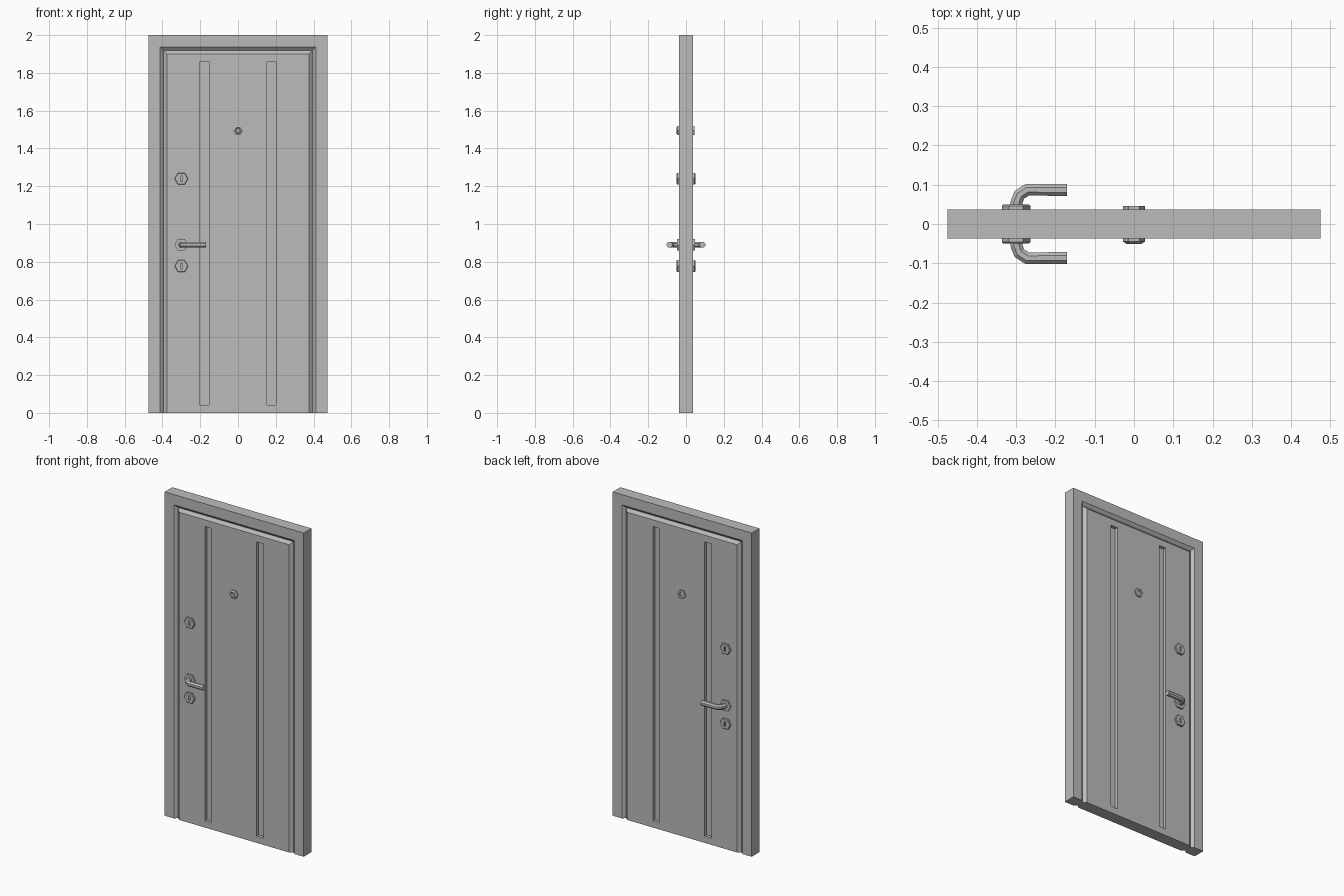
import bpy, bmesh
from math import pi, cos, sin
from mathutils import Vector

if "Cube" in bpy.data.objects:
    bpy.data.objects.remove(bpy.data.objects["Cube"])

GREY = (0.5, 0.5, 0.5, 1)
grey = bpy.data.materials.new("plain grey")
grey.use_nodes = True
grey.diffuse_color = GREY
grey.node_tree.nodes["Principled BSDF"].inputs["Base Color"].default_value = GREY

FACE = 0.0375       # half thickness of the door
LOCK_X = -0.3


def finish(bm, name):
    bmesh.ops.recalc_face_normals(bm, faces=bm.faces)
    mesh = bpy.data.meshes.new(name)
    bm.to_mesh(mesh)
    bm.free()
    mesh.materials.append(grey)
    obj = bpy.data.objects.new(name, mesh)
    bpy.context.collection.objects.link(obj)
    return obj


def box(name, lo, hi):
    bm = bmesh.new()
    bmesh.ops.create_cube(bm, size=1)
    lo, hi = Vector(lo), Vector(hi)
    for v in bm.verts:
        v.co = (lo + hi) / 2 + v.co * (hi - lo)
    return finish(bm, name)


def loft(name, rings):
    """Skin a list of closed rings and cap both ends."""
    bm = bmesh.new()
    rows = [[bm.verts.new(p) for p in ring] for ring in rings]
    n = len(rows[0])
    for a, b in zip(rows, rows[1:]):
        for i in range(n):
            j = (i + 1) % n
            bm.faces.new((a[i], a[j], b[j], b[i]))
    bm.faces.new(rows[0])
    bm.faces.new(rows[-1])
    return finish(bm, name)


def hexagon(x, y, z, r):
    return [(x + r * cos(i * pi / 3), y, z + r * sin(i * pi / 3)) for i in range(6)]


def cut(obj, cutters):
    for c in cutters:
        c.hide_render = True
        mod = obj.modifiers.new("cut", 'BOOLEAN')
        mod.operation, mod.solver, mod.object = 'DIFFERENCE', 'EXACT', c
    deps = bpy.context.evaluated_depsgraph_get()
    mesh = bpy.data.meshes.new_from_object(obj.evaluated_get(deps))
    obj.modifiers.clear()
    obj.data = mesh
    for c in cutters:
        bpy.data.objects.remove(c)


def v_groove(side):
    """Mitred V-shaped channel between frame and leaf, open at the floor."""
    w, h, half, depth, over = 0.394, 1.919, 0.018, 0.016, 0.01
    wide = half * (depth + over) / depth
    profile = [(wide, FACE + over), (0, FACE - depth), (-wide, FACE + over)]
    corners = [(-1, None), (-1, h), (1, h), (1, None)]
    rings = [[(sx * (w + o), side * y, -0.05 if z is None else z + o)
              for o, y in profile] for sx, z in corners]
    return loft("groove_cutter", rings)


# Door slab with frame groove and two long recesses on each face
door = box("door_slab", (-0.475, -FACE, 0), (0.475, FACE, 2))
cutters = []
for side in (-1, 1):
    cutters.append(v_groove(side))
    ys = sorted((side * (FACE - 0.02), side * (FACE + 0.02)))
    for x in (-0.177, 0.177):
        cutters.append(box("recess_cutter", (x - 0.0235, ys[0], 0.042),
                           (x + 0.0235, ys[1], 1.86)))
cut(door, cutters)

for side, label in ((-1, "front"), (1, "back")):
    # Lock plates with a keyhole slot
    for z, part in ((1.24, "upper_lock"), (0.777, "lower_lock")):
        plate = loft(f"{label}_{part}", [hexagon(LOCK_X, side * y, z, r) for y, r in
                     ((FACE - 0.002, 0.036), (0.046, 0.036), (0.049, 0.033))])
        ys = sorted((side * 0.041, side * 0.06))
        cut(plate, [box("keyhole_cutter", (LOCK_X - 0.005, ys[0], z - 0.015),
                        (LOCK_X + 0.005, ys[1], z + 0.015))])

    # Lever handle: rose plate and octagonal bent bar
    z = 0.89
    loft(f"{label}_handle_rose", [hexagon(LOCK_X, side * y, z, 0.036)
                                  for y in (FACE - 0.002, 0.0475)])
    path = [Vector((x, side * y, z)) for x, y in
            ((-0.299, 0.042), (-0.299, 0.055), (-0.292, 0.074), (-0.272, 0.087), (-0.17, 0.087))]
    up, rings = Vector((0, 0, 1)), []
    for i, p in enumerate(path):
        t_in = (p - path[max(i - 1, 0)]).normalized()
        t_out = (path[min(i + 1, len(path) - 1)] - p).normalized()
        across = (t_in + t_out).normalized().cross(up)
        rings.append([p + 0.0167 * (across * cos(a) + up * sin(a))
                      for a in ((k + 0.5) * pi / 4 for k in range(8))])
    loft(f"{label}_handle_lever", rings)

# Peephole: raised lens in front, hollow eyepiece behind
Z_EYE = 1.495
loft("front_peephole", [hexagon(0, -y, Z_EYE, r) for y, r in
     ((FACE - 0.002, 0.028), (0.045, 0.028), (0.051, 0.018), (0.046, 0.011))])
loft("back_peephole", [hexagon(0, y, Z_EYE, r) for y, r in
     ((FACE - 0.002, 0.028), (0.0455, 0.028), (0.0455, 0.016), (0.04, 0.014))])
